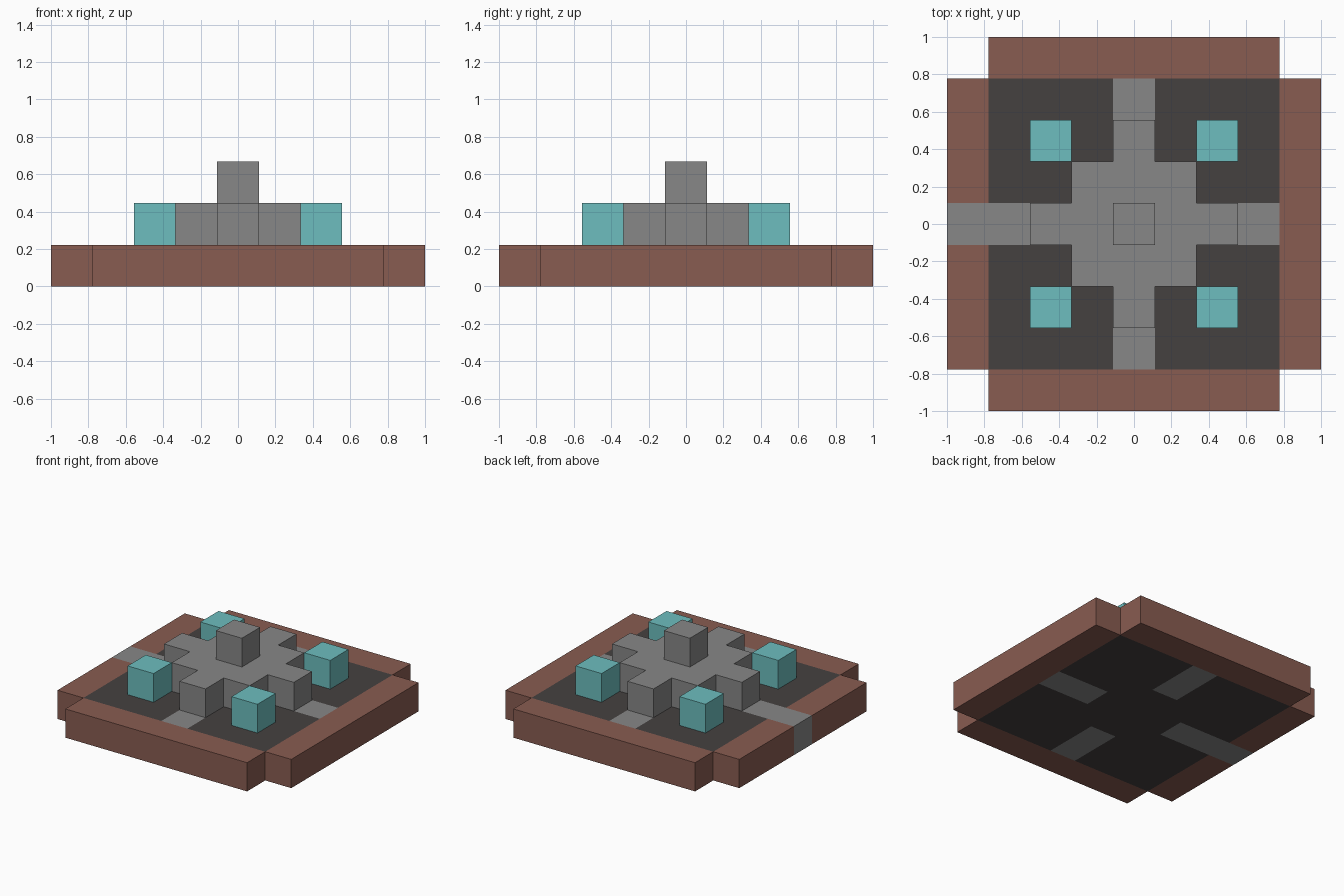
import bpy
import bmesh

U = 2 / 9  # one block

cube = bpy.data.objects.get("Cube")
if cube:
    bpy.data.objects.remove(cube, do_unlink=True)


def material(name, rgb):
    """Flat material from 8-bit display colour, stored as linear."""
    lin = [((c / 255 + 0.055) / 1.055) ** 2.4 for c in rgb] + [1.0]
    mat = bpy.data.materials.new(name)
    mat.use_nodes = True
    mat.diffuse_color = lin
    mat.node_tree.nodes["Principled BSDF"].inputs["Base Color"].default_value = lin
    return mat


brown = material("brown_brick", (137, 92, 81))
dark = material("dark_floor", (69, 65, 64))
grey = material("grey_stone", (135, 135, 135))
teal = material("teal_crystal", (109, 190, 191))


def prism(name, outline, level, mat):
    """Extrude a counter-clockwise outline, in blocks, by one block."""
    bm = bmesh.new()
    low = [bm.verts.new((x * U, y * U, level * U)) for x, y in outline]
    high = [bm.verts.new((x * U, y * U, (level + 1) * U)) for x, y in outline]
    bm.faces.new(low[::-1])
    bm.faces.new(high)
    for i in range(len(low)):
        j = (i + 1) % len(low)
        bm.faces.new((low[i], low[j], high[j], high[i]))
    mesh = bpy.data.meshes.new(name)
    bm.to_mesh(mesh)
    bm.free()
    mesh.materials.append(mat)
    obj = bpy.data.objects.new(name, mesh)
    bpy.context.collection.objects.link(obj)


def box(name, x0, x1, y0, y1, level, mat):
    prism(name, [(x0, y0), (x1, y0), (x1, y1), (x0, y1)], level, mat)


def four_fold(quarter):
    """Repeat a quarter outline around the centre."""
    points, part = [], quarter
    for _ in range(4):
        points += part
        part = [(-y, x) for x, y in part]
    return points


# Floor with a slot for a path on each side
prism("floor", four_fold([(1.5, -.5), (1.5, .5), (3.5, .5), (3.5, 3.5), (.5, 3.5)]), 0, dark)

# Paths; the one on -x runs out through the rim
box("path_left", 1.5, 3.5, -.5, .5, 0, grey)
box("path_entrance", -4.5, -1.5, -.5, .5, 0, grey)
box("path_back", -.5, .5, 1.5, 3.5, 0, grey)
box("path_front", -.5, .5, -3.5, -1.5, 0, grey)

# Rim
box("rim_left", 3.5, 4.5, -3.5, 3.5, 0, brown)
box("rim_back", -3.5, 3.5, 3.5, 4.5, 0, brown)
box("rim_front", -3.5, 3.5, -4.5, -3.5, 0, brown)
box("rim_right_back", -4.5, -3.5, .5, 3.5, 0, brown)
box("rim_right_front", -4.5, -3.5, -3.5, -.5, 0, brown)

# Stepped centre
prism("plinth", four_fold([(2.5, -.5), (2.5, .5), (1.5, .5), (1.5, 1.5), (.5, 1.5)]), 1, grey)
box("pillar", -.5, .5, -.5, .5, 2, grey)

# Corner blocks
for side, x in (("left", 2), ("right", -2)):
    for end, y in (("front", -2), ("back", 2)):
        box(f"corner_block_{end}_{side}", x - .5, x + .5, y - .5, y + .5, 1, teal)
